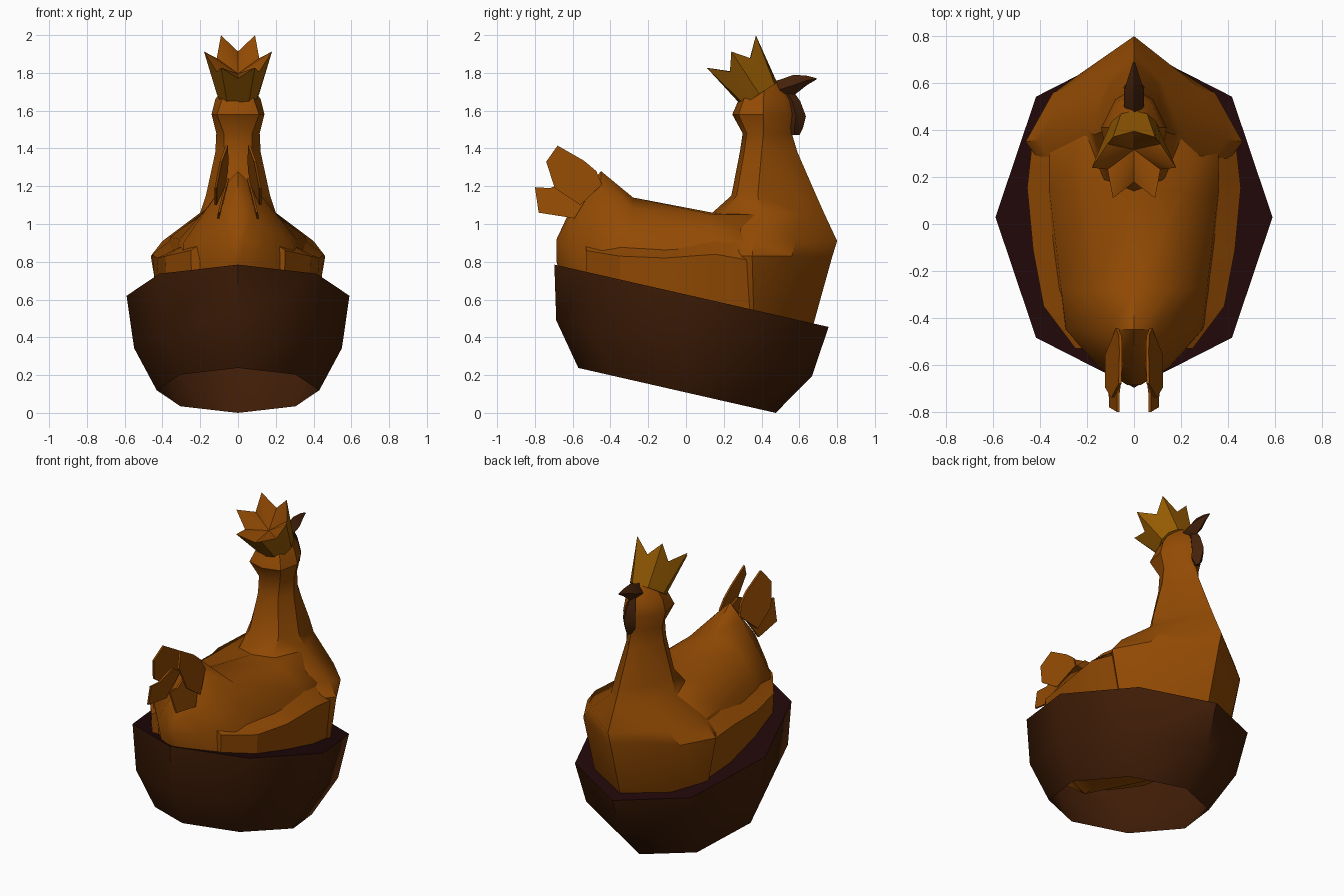
import bpy
import math
from mathutils import Vector

if "Cube" in bpy.data.objects:
    bpy.data.objects.remove(bpy.data.objects["Cube"], do_unlink=True)


def material(name, rgb):
    m = bpy.data.materials.new(name)
    m.use_nodes = True
    m.diffuse_color = (*rgb, 1)
    m.node_tree.nodes["Principled BSDF"].inputs["Base Color"].default_value = (*rgb, 1)
    return m


ORANGE = material("orange feathers", (.285, .068, .001))
GOLD = material("gold", (.305, .105, .001))
BROWN = material("brown bowl", (.05, .0118, .002))
LINING = material("dark red lining", (.014, .002, .0025))
BEAK = material("dark brown", (.057, .015, .003))


def make(name, verts, faces, mats, smooth=0):
    mesh = bpy.data.meshes.new(name)
    mesh.from_pydata(verts, [], faces)
    ob = bpy.data.objects.new(name, mesh)
    bpy.context.collection.objects.link(ob)
    for m in mats:
        mesh.materials.append(m)
    bpy.ops.object.select_all(action='DESELECT')
    ob.select_set(True)
    bpy.context.view_layer.objects.active = ob
    bpy.ops.object.mode_set(mode='EDIT')
    bpy.ops.mesh.select_all(action='SELECT')
    bpy.ops.mesh.normals_make_consistent(inside=False)
    bpy.ops.object.mode_set(mode='OBJECT')
    if smooth:
        bpy.ops.object.shade_smooth_by_angle(angle=math.radians(smooth))
    return ob


def loft(name, rings, mat, smooth=0, capped=True):
    """Skin closed rings of equal length, with end caps if wanted."""
    n = len(rings[0])
    verts = [p for r in rings for p in r]
    faces = [(k * n + i, k * n + (i + 1) % n, (k + 1) * n + (i + 1) % n, (k + 1) * n + i)
             for k in range(len(rings) - 1) for i in range(n)]
    if capped:
        faces += [tuple(range(n)), tuple(range(len(verts) - n, len(verts)))]
    return make(name, verts, faces, [mat], smooth)


def mirrored(half, y):
    """Full cross-section from a half one whose ends lie on x = 0."""
    right = [(x, y, z) for x, z in half]
    return right + [(-x, yy, z) for x, yy, z in reversed(right[1:-1])]


# Tilted eight-sided bowl, open underneath, closed by a dark lining at the rim
def bowl_ring(w, back, front):
    (y0, z0), (y1, z1) = back, front
    ring = []
    for i in range(8):
        a = i * math.pi / 4
        t = (1 + math.sin(a)) / 2
        ring.append((w * math.cos(a), y0 + (y1 - y0) * t, z0 + (z1 - z0) * t))
    return ring


levels = [bowl_ring(.43, (-.57, .238), (.475, .0)),
          bowl_ring(.55, (-.687, .49), (.667, .195)),
          bowl_ring(.59, (-.697, .785), (.755, .455))]
loft("bowl", levels, BROWN, 50, capped=False)
make("bowl_lining", levels[2], [tuple(range(8))], [LINING])

# Plump body, lofted from tail to breast
body = [(-.685, .92, .02, .91, .03, .87, .02, .82, .80),
        (-.61, 1.08, .07, 1.03, .15, .88, .10, .65, .50),
        (-.45, 1.28, .09, 1.19, .29, .90, .30, .54, .37),
        (-.28, 1.14, .17, 1.08, .31, .92, .37, .53, .38),
        (.14, 1.06, .20, 1.05, .36, .93, .41, .50, .38),
        (.40, 1.05, .20, 1.05, .36, .90, .38, .48, .36),
        (.56, .98, .12, .97, .20, .86, .20, .48, .36)]
loft("body", [mirrored([(0, t), (a, b), (c, d), (e, f), (0, g)], y)
              for y, t, a, b, c, d, e, f, g in body], ORANGE, 40)

# Breast, neck and head: z, back y, front y, side x and y,
# front corner x and y, back corner as a share of the side x
neck = [(.36, .10, .62, .33, .38, .19, .50, .6),
        (.47, .05, .675, .40, .36, .27, .54, .6),
        (.83, .04, .775, .462, .35, .345, .56, .6),
        (.91, .06, .80, .40, .36, .28, .58, .6),
        (1.06, .14, .73, .20, .40, .115, .61, .6),
        (1.15, .24, .69, .17, .38, .10, .59, .6),
        (1.38, .285, .59, .12, .40, .07, .51, .6),
        (1.48, .30, .56, .115, .41, .067, .51, .65),
        (1.58, .245, .58, .14, .41, .08, .53, .8),
        (1.66, .28, .56, .12, .41, .07, .52, .7),
        (1.755, .36, .48, .06, .42, .035, .46, .6)]
rings = []
for z, yb, yf, w, ys, cx, cy, share in neck:
    half = [(0, yf), (cx, cy), (w, ys), (share * w, yb * .8 + ys * .2), (0, yb)]
    rings.append([(x, y, z) for x, y in half] + [(-x, y, z) for x, y in half[-2:0:-1]])
loft("neck_and_head", rings, ORANGE, 38)

# Folded wings and tail feathers on both sides
wing = [(-.53, .20, .895, .25, .86, .24),
        (-.35, .29, .885, .385, .83, .37),
        (-.11, .31, .875, .43, .82, .41),
        (.155, .35, .92, .455, .84, .425),
        (.38, .35, .90, .43, .80, .39)]
feathers = {
    "upper_feather": (.075, .125, [(-.445, 1.21), (-.475, 1.28), (-.54, 1.335), (-.68, 1.415),
                                   (-.74, 1.33), (-.695, 1.19), (-.56, 1.10)]),
    "lower_feather": (.06, .065, [(-.50, 1.18), (-.60, 1.24), (-.72, 1.19), (-.80, 1.195),
                                  (-.78, 1.06), (-.59, 1.03)])}
for side, s in (("left", 1), ("right", -1)):
    loft(side + "_wing",
         [[(s * a, y, b), (s * c, y, d), (s * e, y, .52), (s * .2, y, .52)]
          for y, a, b, c, d, e in wing], ORANGE, 25)
    for name, (root, tip, outline) in feathers.items():
        plates = []
        for off in (-.006, .006):
            plates.append([(s * (root + (tip - root) * (-.45 - y) / .3 + off
                                 - .25 * (z - 1.2)), y, z) for y, z in outline])
        loft(side + "_" + name, plates, ORANGE)

# Tilted six-pointed crown: rim alternates spikes and notches
axis = Vector((0, -.55, .835))
up = Vector((0, .835, .55))
right = Vector((1, 0, 0))
centre = Vector((0, .24, 1.913))


def crown_ring(depth, radii):
    return [tuple(centre - axis * d + (right * math.cos(a) + up * math.sin(a)) * r)
            for i in range(12)
            for a, d, r in [(i * math.pi / 6, depth[i % 2], radii[i % 2])]]


verts = crown_ring((.27, .27), (.112, .112)) + crown_ring((0, .085), (.18, .13))
verts.append(tuple(centre - axis * .14))
walls = [(i, (i + 1) % 12, 12 + (i + 1) % 12, 12 + i) for i in range(12)]
fan = [(12 + i, 12 + (i + 1) % 12, 24) for i in range(12)]
crown = make("crown", verts, walls + fan + [tuple(range(11, -1, -1))], [GOLD, ORANGE], 50)
for p in crown.data.polygons:
    if 24 in p.vertices:
        p.material_index = 1

# Beak and hanging wattle
beak = [(.46, .02, 1.755, 1.66), (.50, .042, 1.765, 1.66), (.57, .042, 1.79, 1.68),
        (.64, .02, 1.785, 1.735), (.69, .004, 1.772, 1.765)]
loft("beak", [mirrored([(0, t), (w, (t + b) / 2), (0, b)], y) for y, w, t, b in beak], BEAK, 40)

wattle = [(1.47, .012, .55, .60), (1.51, .04, .53, .62), (1.57, .045, .53, .635),
          (1.65, .035, .52, .605), (1.70, .015, .50, .57)]
loft("wattle", [[(0, f, z), (w, (f + b) / 2, z), (0, b, z), (-w, (f + b) / 2, z)]
                for z, w, b, f in wattle], BEAK, 40)
